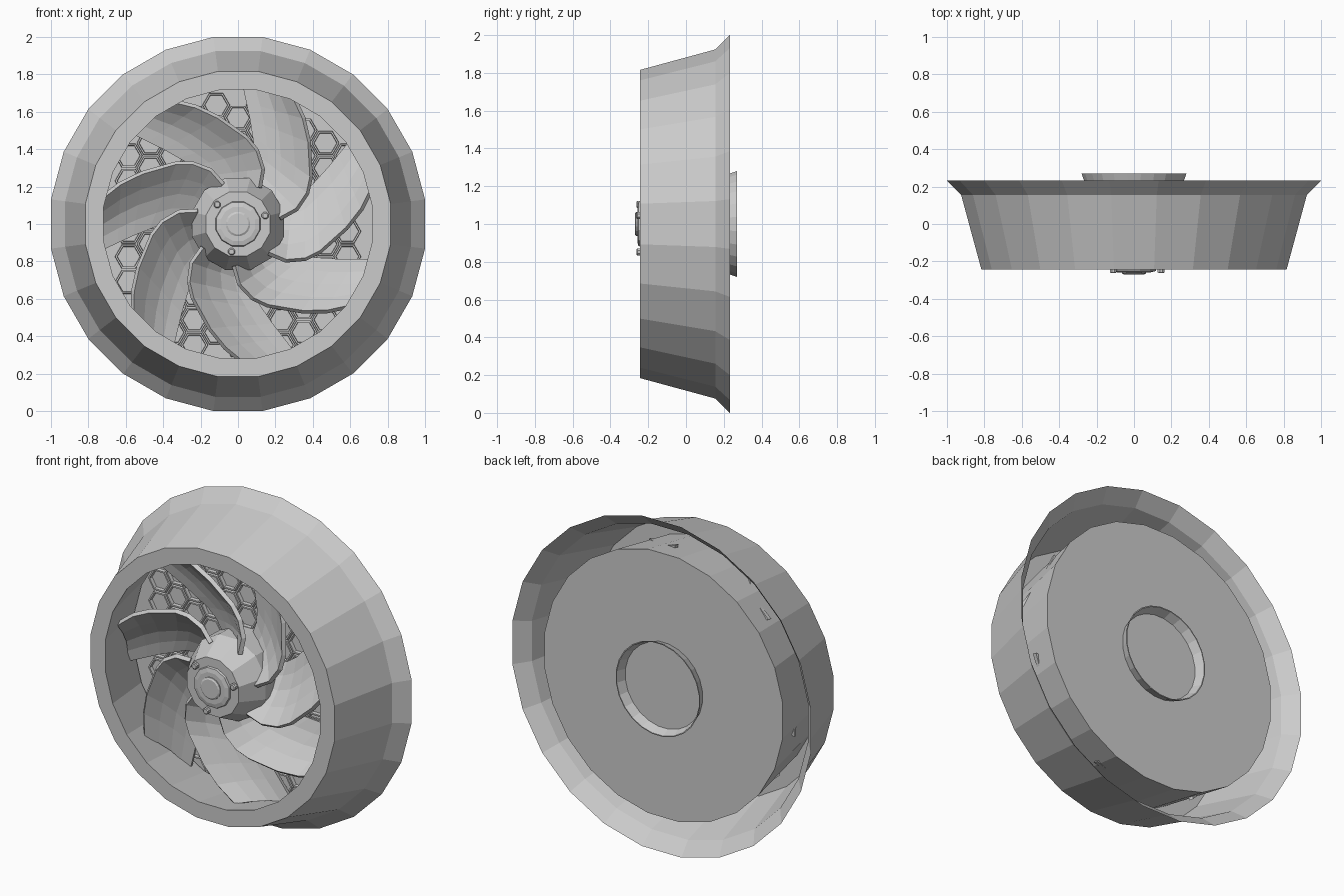
import bpy, bmesh
from math import sin, cos, pi, radians, hypot
from mathutils import Vector, Matrix

cube = bpy.data.objects.get("Cube")
if cube:
    bpy.data.objects.remove(cube)

CENTRE = Vector((0, 0, 1))

grey = bpy.data.materials.new("plain_grey")
grey.use_nodes = True
grey.diffuse_color = (0.6, 0.6, 0.6, 1)
grey.node_tree.nodes["Principled BSDF"].inputs["Base Color"].default_value = (0.6, 0.6, 0.6, 1)


def finish(name, bm, recalc=True):
    bmesh.ops.remove_doubles(bm, verts=bm.verts, dist=1e-5)
    if recalc:
        bmesh.ops.recalc_face_normals(bm, faces=bm.faces)
    mesh = bpy.data.meshes.new(name)
    bm.to_mesh(mesh)
    bm.free()
    mesh.materials.append(grey)
    obj = bpy.data.objects.new(name, mesh)
    obj.location = CENTRE
    bpy.context.collection.objects.link(obj)
    return obj


def lathe(bm, profile, sides, closed=False, at=(0, 0)):
    """Turn a (radius, depth) profile around the front-back axis."""
    rings = []
    for r, y in profile:
        angles = [(i + 0.5) * 2 * pi / sides for i in range(sides)]
        rings.append([bm.verts.new((at[0] + r * cos(a), y, at[1] + r * sin(a))) for a in angles])
    pairs = list(zip(rings, rings[1:]))
    if closed:
        pairs.append((rings[-1], rings[0]))
    for a, b in pairs:
        for i in range(sides):
            j = (i + 1) % sides
            bm.faces.new((a[i], a[j], b[j], b[i]))
    return rings


def turned(name, profile, sides, closed=False, cap_start=False, cap_end=False, at=(0, 0)):
    bm = bmesh.new()
    rings = lathe(bm, profile, sides, closed, at)
    if cap_start:
        bm.faces.new(rings[0])
    if cap_end:
        bm.faces.new(rings[-1])
    return finish(name, bm)


# Drum: back disc, inner liner, front lip, outer wall and flared rear flange
turned("drum", [(0.805, 0.215), (0.724, -0.243), (0.823, -0.243), (0.932, 0.155), (1.0086, 0.232)],
       24, cap_start=True)

# Thin flared collar on the back disc
turned("rear_collar", [(0.262, 0.212), (0.283, 0.27), (0.277, 0.27), (0.256, 0.212)], 24, closed=True)

# Central hub, stepped boss and cap
turned("hub", [(0.25, 0.1), (0.255, -0.09), (0.178, -0.24)], 12, cap_start=True, cap_end=True)
turned("hub_boss", [(0.125, -0.235), (0.12, -0.252), (0.095, -0.258)], 12, cap_start=True, cap_end=True)
turned("hub_cap", [(0.066, -0.25), (0.066, -0.264), (0.056, -0.27)], 16, cap_start=True, cap_end=True)

# Three hub bolts
for k in range(3):
    a = radians(17 + 120 * k)
    turned(f"hub_bolt_{k + 1}", [(0.02, -0.23), (0.02, -0.258), (0.014, -0.263)], 8,
           cap_start=True, cap_end=True, at=(0.152 * cos(a), 0.152 * sin(a)))

# Plate behind the blades
turned("mesh_plate", [(0.775, 0.1), (0.775, 0.11)], 24, cap_start=True, cap_end=True)

# Honeycomb of raised hexagonal frames on the plate
PITCH = 0.135
COLUMN = PITCH * 0.866
bm = bmesh.new()
for i in range(-6, 7):
    for j in range(-6, 7):
        x = i * COLUMN
        z = (j + 0.5 * (i % 2)) * PITCH + 0.028
        if not 0.25 < hypot(x, z) < 0.7:
            continue
        corners = [Vector((cos(k * pi / 3), 0, sin(k * pi / 3))) for k in range(6)]
        middle = Vector((x, 0, z))
        loops = []
        for r, y in ((0.074, 0.1), (0.072, 0.078), (0.062, 0.078), (0.06, 0.1)):
            loops.append([bm.verts.new(middle + c * r + Vector((0, y, 0))) for c in corners])
        for a, b in zip(loops, loops[1:]):
            for k in range(6):
                m = (k + 1) % 6
                bm.faces.new((a[k], a[m], b[m], b[k]))
finish("honeycomb", bm)

# Swept blade: leading edge at the front, trailing edge near the plate
LEADING = [(0.23, 0.02), (0.32, 0.07), (0.38, 0.16), (0.4, 0.25), (0.39, 0.44), (0.36, 0.57), (0.3, 0.7)]
TRAILING = [(0.07, 0.23), (0.095, 0.3), (0.1, 0.38), (0.085, 0.47), (0.07, 0.56), (0.05, 0.65), (0.02, 0.79)]
CHORD = 4
bm = bmesh.new()
grid = []
for k, (lead, trail) in enumerate(zip(LEADING, TRAILING)):
    t = k / (len(LEADING) - 1)
    front = Vector((lead[0], -0.14 + 0.06 * t, lead[1]))
    back = Vector((trail[0], 0.075, trail[1]))
    row = []
    for s in range(CHORD + 1):
        u = s / CHORD
        p = front.lerp(back, u)
        p.y += 0.035 * sin(pi * u)
        row.append(bm.verts.new(p))
    grid.append(row)
for a, b in zip(grid, grid[1:]):
    for s in range(CHORD):
        bm.faces.new((a[s], a[s + 1], b[s + 1], b[s]))
bmesh.ops.recalc_face_normals(bm, faces=bm.faces)
bmesh.ops.solidify(bm, geom=bm.faces[:], thickness=0.025)
blade = finish("blade_1", bm)

# Seven blades around the hub
for k in range(1, 7):
    copy = blade.copy()
    copy.name = f"blade_{k + 1}"
    copy.matrix_world = Matrix.Translation(CENTRE) @ Matrix.Rotation(2 * pi * k / 7, 4, 'Y')
    bpy.context.collection.objects.link(copy)
